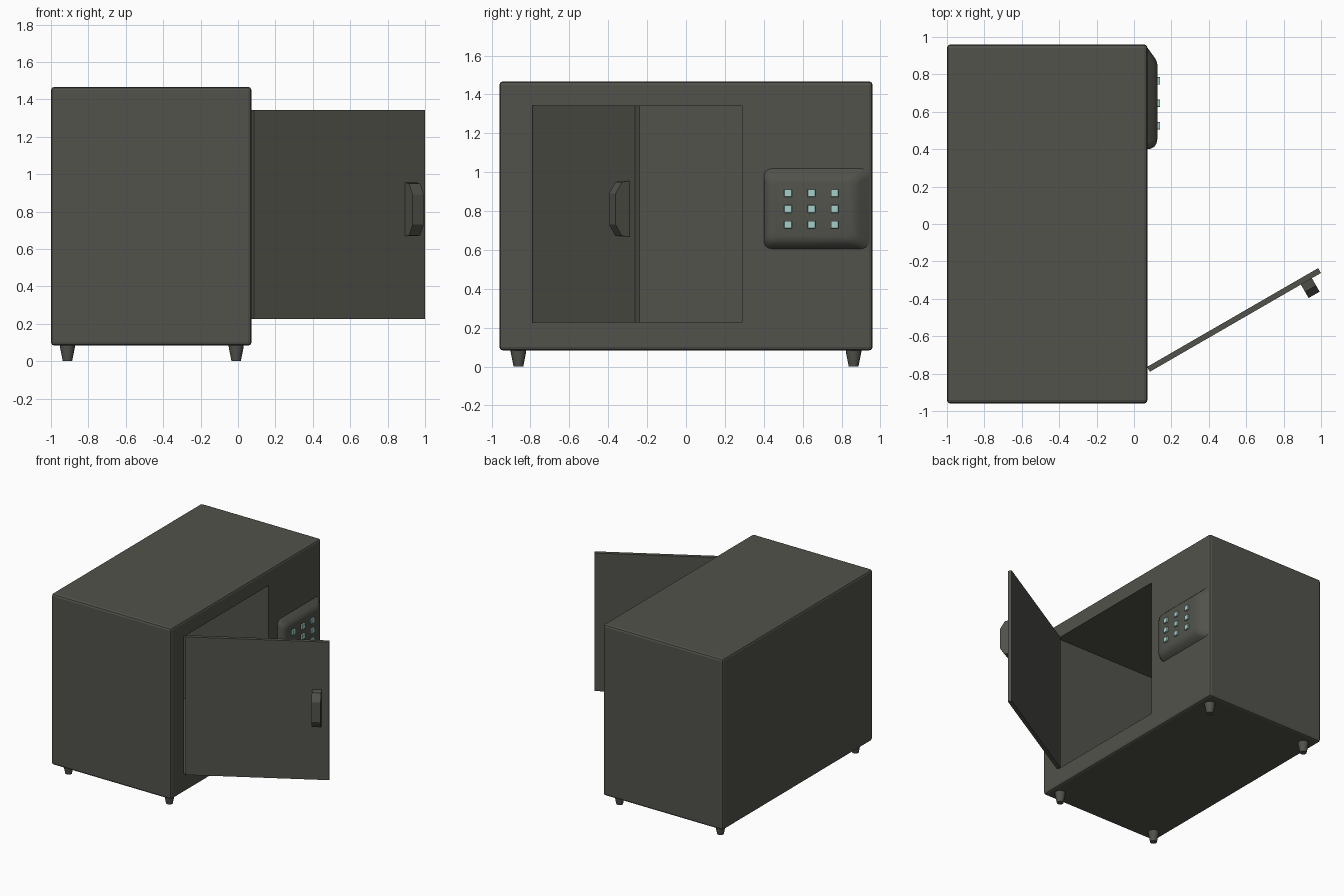
import bpy, bmesh, math

if "Cube" in bpy.data.objects:
    bpy.data.objects.remove(bpy.data.objects["Cube"])


def material(name, rgb):
    m = bpy.data.materials.new(name)
    m.diffuse_color = (*rgb, 1)
    m.use_nodes = True
    m.node_tree.nodes["Principled BSDF"].inputs["Base Color"].default_value = m.diffuse_color
    return m


STEEL = material("dark grey steel", (0.084, 0.084, 0.072))
TEAL = material("pale teal", (0.38, 0.63, 0.60))


def finish(bm, name, mat, smooth=None):
    bmesh.ops.recalc_face_normals(bm, faces=bm.faces)
    me = bpy.data.meshes.new(name)
    bm.to_mesh(me)
    bm.free()
    me.materials.append(mat)
    ob = bpy.data.objects.new(name, me)
    bpy.context.collection.objects.link(ob)
    if smooth:
        bpy.ops.object.select_all(action='DESELECT')
        ob.select_set(True)
        bpy.context.view_layer.objects.active = ob
        bpy.ops.object.shade_smooth_by_angle(angle=math.radians(smooth))
    return ob


def box_bm(lo, hi, bevel=0, segments=1):
    bm = bmesh.new()
    bmesh.ops.create_cube(bm, size=1)
    for v in bm.verts:
        v.co = [(a + b) / 2 + c * (b - a) for a, b, c in zip(lo, hi, v.co)]
    if bevel:
        bmesh.ops.bevel(bm, geom=bm.edges[:], offset=bevel, segments=segments,
                        profile=0.5, affect='EDGES')
    return bm


def loft(bm, rings, cap_start=True):
    """Skin a list of closed point rings and cap the ends."""
    loops = [[bm.verts.new(p) for p in ring] for ring in rings]
    n = len(loops[0])
    for a, b in zip(loops, loops[1:]):
        for i in range(n):
            j = (i + 1) % n
            bm.faces.new((a[i], a[j], b[j], b[i]))
    if cap_start:
        bm.faces.new(loops[0])
    bm.faces.new(loops[-1])


# Cabinet: rounded box with a deep compartment opening on the right side
FACE_X = 0.072
bm = box_bm((-1, -0.96, 0.083), (FACE_X, 0.96, 1.467), 0.018, 2)
side = max(bm.faces, key=lambda f: f.calc_center_median().x)
rims = [list(side.verts)]
bm.faces.remove(side)
cy = cz = 0
for x in (FACE_X, -0.9):
    ring = []
    for v in rims[0]:
        y = 0.288 if v.co.y > 0 else -0.79
        z = 1.342 if v.co.z > 0.775 else 0.226
        ring.append(bm.verts.new((x, y, z)))
    rims.append(ring)
for a, b in zip(rims, rims[1:]):
    for i in range(4):
        j = (i + 1) % 4
        bm.faces.new((a[i], a[j], b[j], b[i]))
bm.faces.new(rims[-1])
finish(bm, "cabinet", STEEL)

# Tapered feet
for i, (x, y) in enumerate([(x, y) for x in (-0.912, -0.01) for y in (-0.862, 0.862)]):
    bm = bmesh.new()
    rings = [[(x + r * math.cos(t * math.pi / 8), y + r * math.sin(t * math.pi / 8), z)
              for t in range(16)] for r, z in ((0.025, 0), (0.039, 0.07), (0.041, 0.09))]
    loft(bm, rings)
    finish(bm, f"foot_{i + 1}", STEEL, 35)


# Door and handle share a frame hinged at the edge of the opening
def hang(ob):
    ob.location = (0.07, -0.764, 0)
    ob.rotation_euler.z = math.radians(30)


hang(finish(box_bm((0, -0.03, 0.226), (1.056, 0, 1.342)), "door", STEEL))

# Handle: bracket profile (outward distance, height) extruded across its width
profile = [(0.028, 0.668), (0.075, 0.672), (0.113, 0.73), (0.113, 0.89), (0.075, 0.95),
           (0.028, 0.956), (0.028, 0.88), (0.066, 0.868), (0.066, 0.752), (0.028, 0.74)]
bm = bmesh.new()
loft(bm, [[(u, -n, z) for n, z in profile] for u in (0.932, 1.0)])
bmesh.ops.triangulate(bm, faces=[f for f in bm.faces if len(f.verts) > 4])
hang(finish(bm, "door_handle", STEEL))


# Keypad housing: rounded rectangles shrinking outward, long slope at the rear
def rounded_rect(x, y0, y1, z0, z1, r, steps=5):
    pts = []
    corners = [(y1 - r, z1 - r), (y0 + r, z1 - r), (y0 + r, z0 + r), (y1 - r, z0 + r)]
    for k, (y, z) in enumerate(corners):
        for s in range(steps + 1):
            a = (k + s / steps) * math.pi / 2
            pts.append((x, y + r * math.cos(a), z + r * math.sin(a)))
    return pts


bm = bmesh.new()
loft(bm, [rounded_rect(*p) for p in (
    (0.070, 0.400, 0.945, 0.605, 1.020, 0.040),
    (0.088, 0.402, 0.920, 0.615, 1.003, 0.040),
    (0.108, 0.412, 0.893, 0.632, 0.985, 0.040),
    (0.120, 0.430, 0.873, 0.648, 0.968, 0.035),
    (0.126, 0.460, 0.850, 0.670, 0.948, 0.030))], cap_start=False)
finish(bm, "keypad_housing", STEEL, 40)

# Keypad buttons
for row in range(3):
    for col in range(3):
        y, z, h = 0.525 + 0.12 * col, 0.73 + 0.081 * row, 0.02
        bm = box_bm((0.115, y - h, z - h), (0.14, y + h, z + h), 0.002)
        finish(bm, f"button_{row + 1}_{col + 1}", TEAL)
